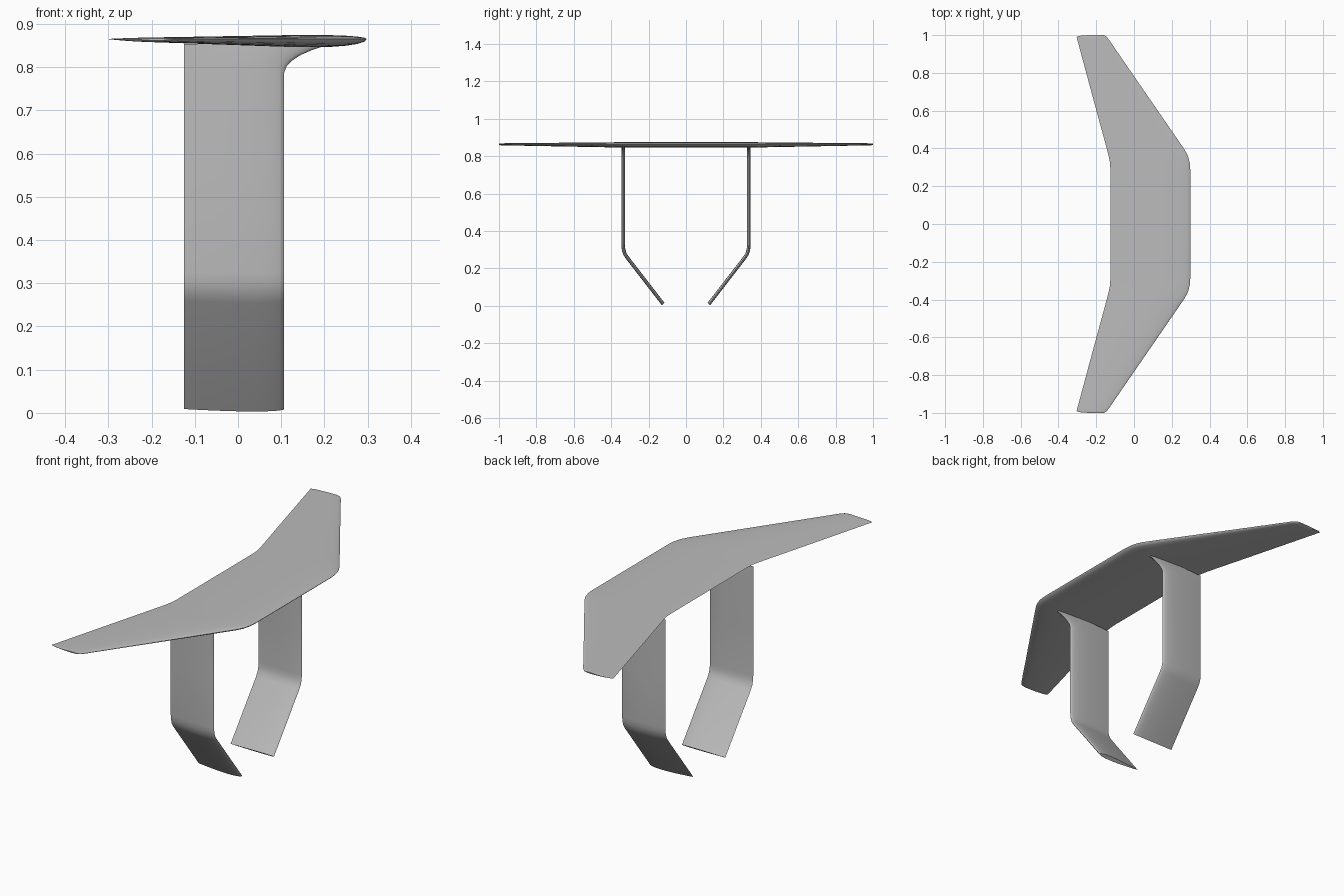
import bpy, bmesh, math
from mathutils import Vector

if "Cube" in bpy.data.objects:
    bpy.data.objects.remove(bpy.data.objects["Cube"])

grey = bpy.data.materials.new("plain grey")
grey.diffuse_color = (0.5, 0.5, 0.5, 1)
grey.use_nodes = True
grey.node_tree.nodes["Principled BSDF"].inputs["Base Color"].default_value = grey.diffuse_color


def foil(n=14):
    """Closed unit section: (chord 0 trailing to 1 leading, side, half thickness)."""
    def half(c):
        t = 1 - c
        return (0.2969 * math.sqrt(t) - 0.126 * t - 0.3516 * t**2
                + 0.2843 * t**3 - 0.1036 * t**4) / 0.1
    cs = [0.5 - 0.5 * math.cos(math.pi * i / n) for i in range(n + 1)]
    upper = [(c, 1, half(c)) for c in cs]
    lower = [(c, -1, half(c)) for c in reversed(cs[1:-1])]
    return upper + lower


def loft(name, rings):
    bm = bmesh.new()
    loops = [[bm.verts.new(p) for p in ring] for ring in rings]
    for a, b in zip(loops, loops[1:]):
        for i in range(len(a)):
            j = (i + 1) % len(a)
            bm.faces.new((a[i], a[j], b[j], b[i]))
    bm.faces.new(loops[0])
    bm.faces.new(loops[-1])
    bmesh.ops.recalc_face_normals(bm, faces=bm.faces)
    mesh = bpy.data.meshes.new(name)
    bm.to_mesh(mesh)
    bm.free()
    mesh.materials.append(grey)
    obj = bpy.data.objects.new(name, mesh)
    bpy.context.collection.objects.link(obj)
    bpy.ops.object.select_all(action='DESELECT')
    obj.select_set(True)
    bpy.context.view_layer.objects.active = obj
    bpy.ops.object.shade_smooth_by_angle(angle=math.radians(35))
    return obj


section = foil()

# Swept wing: span, trailing x, leading x
half_span = [(0.0, -0.125, 0.298), (0.29, -0.125, 0.298), (0.325, -0.127, 0.295),
             (0.36, -0.134, 0.286), (0.395, -0.143, 0.267), (0.6, -0.199, 0.126),
             (0.8, -0.253, -0.012), (0.975, -0.300, -0.132), (0.99, -0.304, -0.144),
             (0.996, -0.292, -0.151), (1.0, -0.24, -0.162)]
stations = [(-y, t, l) for y, t, l in reversed(half_span[1:])] + half_span
rings = []
for y, t, l in stations:
    chord = l - t
    up, down = 0.022 * chord, 0.045 * chord
    rings.append([(t + c * chord, y, 0.865 + h * (up if s > 0 else -down))
                  for c, s, h in section])
loft("wing", rings)

# Bent struts: y, z along the path, leading x
path = [(0.336, 0.853, 0.215), (0.336, 0.848, 0.197), (0.336, 0.84, 0.173),
        (0.336, 0.828, 0.145), (0.336, 0.815, 0.125), (0.336, 0.803, 0.113),
        (0.336, 0.788, 0.107), (0.336, 0.55, 0.107), (0.336, 0.325, 0.107),
        (0.334, 0.302, 0.107), (0.328, 0.28, 0.107), (0.316, 0.26, 0.107),
        (0.122, 0.009, 0.107)]
trailing = -0.125
for side, label in ((-1, "front_strut"), (1, "back_strut")):
    rings = []
    for i, (y, z, lead) in enumerate(path):
        a, b = path[max(i - 1, 0)], path[min(i + 1, len(path) - 1)]
        d = Vector((b[0] - a[0], b[1] - a[1])).normalized()
        ny, nz = -d.y, d.x      # in-plane normal of the path
        rings.append([(trailing + c * (lead - trailing),
                       side * (y + s * h * 0.0095 * ny),
                       z + s * h * 0.0095 * nz) for c, s, h in section])
    loft(label, rings)
